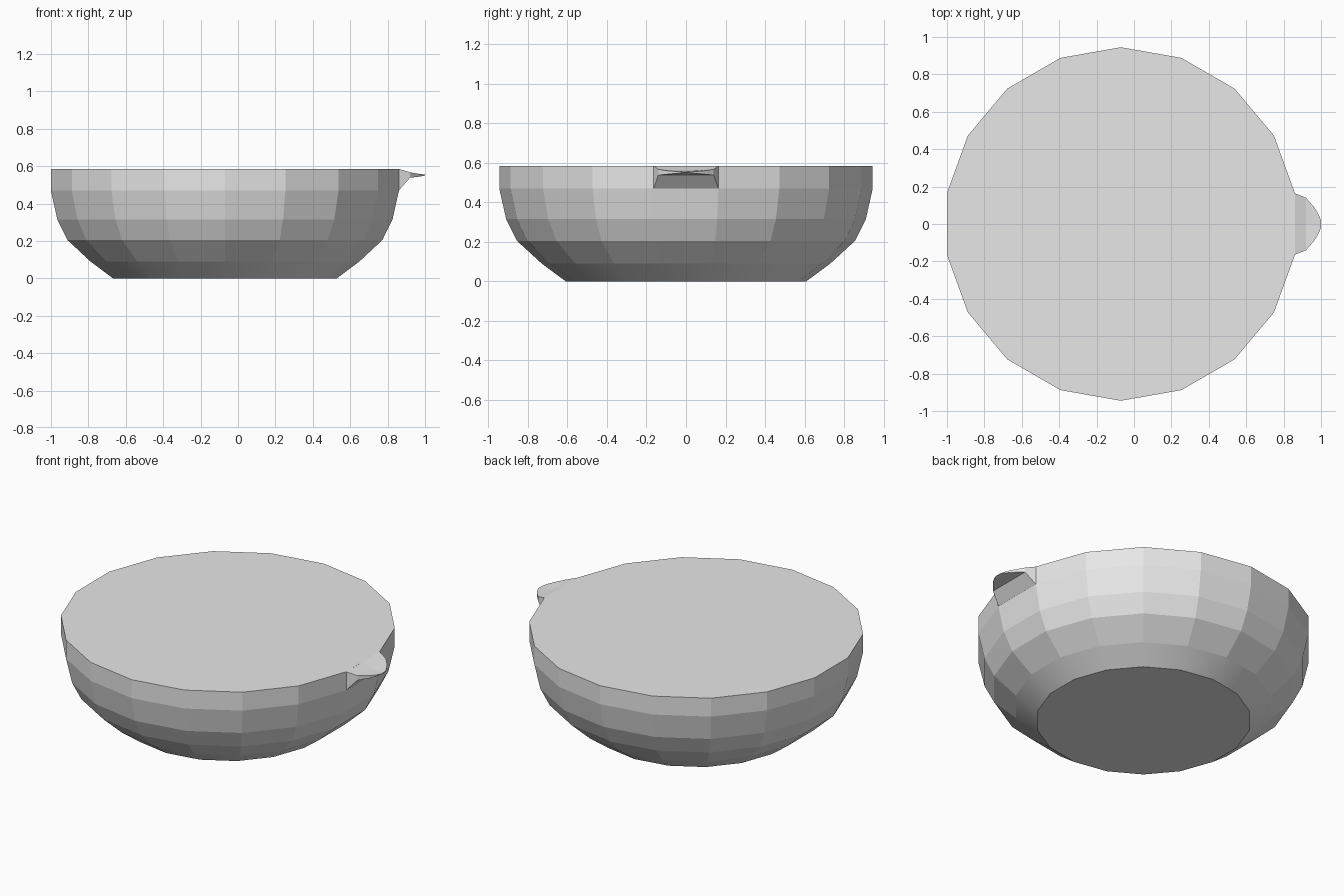
import bpy, bmesh, math

cube = bpy.data.objects.get("Cube")
if cube:
    bpy.data.objects.remove(cube, do_unlink=True)

SIDES = 18
CENTRE_X = -0.07

grey = bpy.data.materials.new("light_grey")
grey.use_nodes = True
grey.diffuse_color = (0.8, 0.8, 0.8, 1)
grey.node_tree.nodes["Principled BSDF"].inputs["Base Color"].default_value = (0.8, 0.8, 0.8, 1)


def finish(bm, name):
    bmesh.ops.recalc_face_normals(bm, faces=bm.faces)
    mesh = bpy.data.meshes.new(name)
    bm.to_mesh(mesh)
    bm.free()
    mesh.materials.append(grey)
    obj = bpy.data.objects.new(name, mesh)
    bpy.context.collection.objects.link(obj)
    return obj


# Bowl body: stacked rings (radius, height), closed top and bottom
profile = [(0.608, 0), (0.73, 0.09), (0.855, 0.205), (0.91, 0.315),
           (0.945, 0.47), (0.945, 0.585)]
bm = bmesh.new()
rings = []
for r, z in profile:
    ring = []
    for i in range(SIDES):
        a = 2 * math.pi * (i + 0.5) / SIDES
        ring.append(bm.verts.new((CENTRE_X + r * math.cos(a), r * math.sin(a), z)))
    rings.append(ring)
for level, (lo, hi) in enumerate(zip(rings, rings[1:])):
    for i in range(SIDES):
        j = (i + 1) % SIDES
        face = bm.faces.new((lo[i], lo[j], hi[j], hi[i]))
        face.smooth = level == 0  # only the lowest band is rounded
bm.faces.new(rings[0][::-1])
bm.faces.new(rings[-1])
finish(bm, "bowl")

# Pouring lip: stations (x, half width, top edge, top middle, underside)
stations = [(0.86, 0.164, 0.585, 0.585, 0.47), (0.92, 0.14, 0.567, 0.56, 0.538),
            (0.965, 0.088, 0.559, 0.557, 0.543), (0.988, 0.05, 0.556, 0.555, 0.547),
            (1.0, 0.02, 0.554, 0.554, 0.55)]
bm = bmesh.new()
loops = [[bm.verts.new(p) for p in ((x, w, top), (x, 0, mid), (x, -w, top),
                                    (x, -w, low), (x, w, low))]
         for x, w, top, mid, low in stations]
for a, b in zip(loops, loops[1:]):
    for i in range(5):
        j = (i + 1) % 5
        bm.faces.new((a[i], a[j], b[j], b[i]))
bm.faces.new(loops[0])
bm.faces.new(loops[-1])
finish(bm, "pouring_lip")
